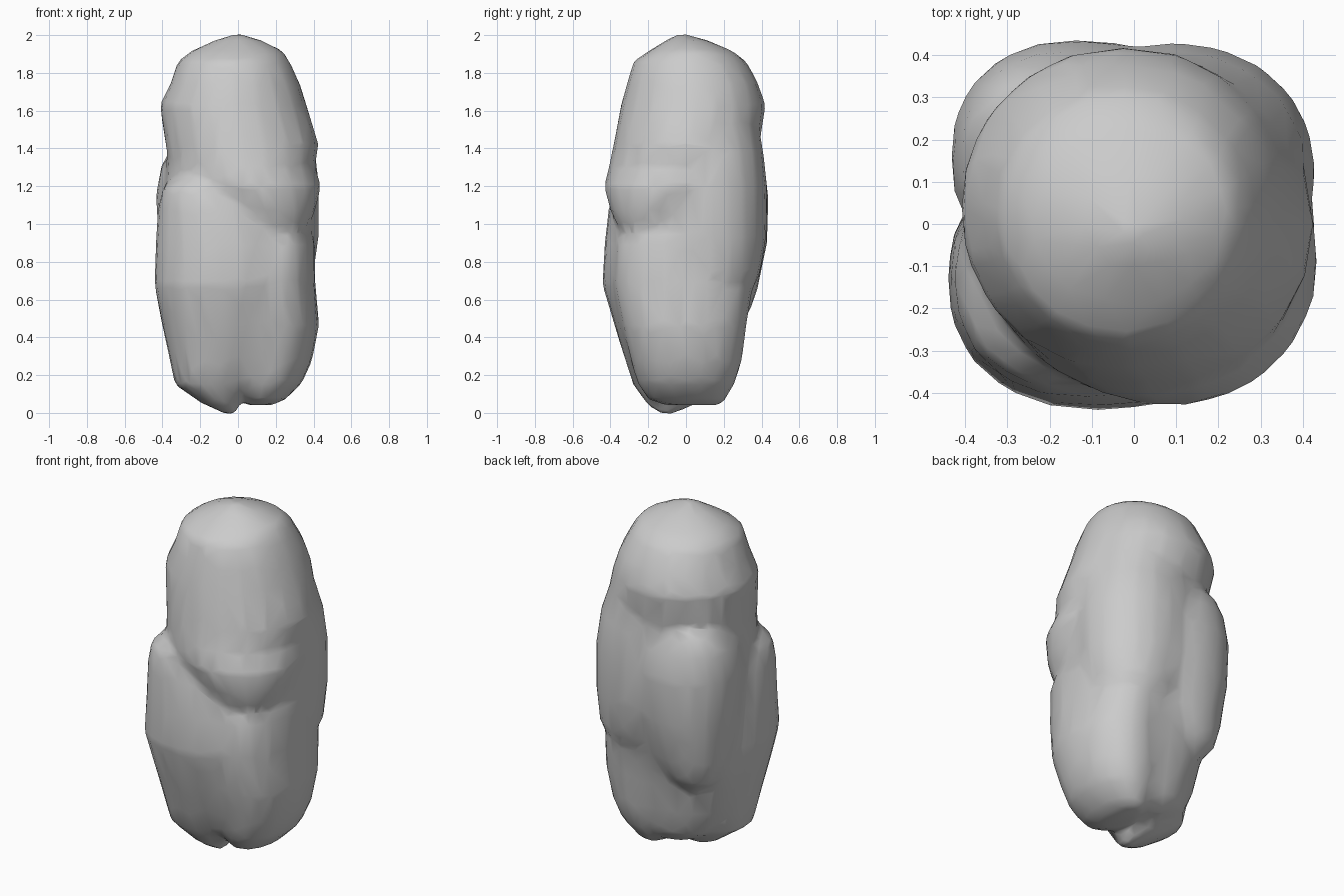
import bpy, math

SIDES = 20

# Closed loft; each ring is (z, x_min, x_max, y_min, y_max)
def lobe(name, rings, power=2.3):
    verts, faces = [], []
    for z, x0, x1, y0, y1 in rings:
        cx, cy, rx, ry = (x0 + x1) / 2, (y0 + y1) / 2, (x1 - x0) / 2, (y1 - y0) / 2
        for k in range(SIDES):
            a = 2 * math.pi * k / SIDES
            c, s = math.cos(a), math.sin(a)
            r = (abs(c) ** power + abs(s) ** power) ** (-1 / power)
            verts.append((cx + rx * r * c, cy + ry * r * s, z))
    for i in range(len(rings) - 1):
        for k in range(SIDES):
            a, b = i * SIDES + k, i * SIDES + (k + 1) % SIDES
            faces.append((a, b, b + SIDES, a + SIDES))
    faces.append(tuple(reversed(range(SIDES))))
    top = (len(rings) - 1) * SIDES
    faces.append(tuple(range(top, top + SIDES)))
    mesh = bpy.data.meshes.new(name)
    mesh.from_pydata(verts, [], faces)
    mesh.update()
    ob = bpy.data.objects.new(name, mesh)
    bpy.context.collection.objects.link(ob)
    return ob

parts = []

# Inner body that the outer lobes wrap around
parts.append(lobe("lumpy_body", [
    (0.08, -0.12, 0.17, -0.14, 0.18), (0.15, -0.26, 0.29, -0.24, 0.24),
    (0.30, -0.34, 0.38, -0.31, 0.28), (0.50, -0.39, 0.41, -0.375, 0.315),
    (0.75, -0.40, 0.40, -0.415, 0.375), (0.95, -0.40, 0.40, -0.395, 0.40),
    (1.10, -0.39, 0.41, -0.38, 0.41), (1.30, -0.38, 0.40, -0.37, 0.39),
    (1.50, -0.37, 0.38, -0.34, 0.38)], 2.15))

# Large cap whose lower edge hangs down toward the front right
parts.append(lobe("upper_lobe", [
    (0.94, 0.12, 0.28, -0.29, -0.14), (0.99, 0.02, 0.37, -0.36, 0.0),
    (1.07, -0.12, 0.41, -0.40, 0.14), (1.20, -0.28, 0.44, -0.435, 0.27),
    (1.30, -0.36, 0.41, -0.41, 0.36), (1.42, -0.385, 0.428, -0.385, 0.39),
    (1.63, -0.415, 0.365, -0.345, 0.423), (1.74, -0.36, 0.33, -0.315, 0.385),
    (1.86, -0.32, 0.275, -0.28, 0.32), (1.915, -0.25, 0.24, -0.20, 0.25),
    (1.97, -0.13, 0.13, -0.11, 0.12), (2.005, -0.02, 0.02, -0.04, 0.0)], 2.05))

# Big front left lobe reaching down to the lowest tip
parts.append(lobe("front_left_lobe", [
    (-0.005, -0.07, -0.01, -0.14, -0.07), (0.05, -0.19, 0.01, -0.21, 0.06),
    (0.15, -0.335, 0.06, -0.28, 0.12), (0.32, -0.37, 0.16, -0.335, 0.15),
    (0.50, -0.41, 0.24, -0.39, 0.17), (0.68, -0.443, 0.28, -0.443, 0.18),
    (0.90, -0.435, 0.29, -0.43, 0.18), (1.08, -0.425, 0.20, -0.41, 0.15),
    (1.19, -0.40, 0.06, -0.38, 0.08), (1.26, -0.29, -0.06, -0.32, 0.0)], 2.3))

# Lower right lobe
parts.append(lobe("lower_right_lobe", [
    (0.04, 0.05, 0.18, -0.10, 0.18), (0.07, 0.01, 0.25, -0.20, 0.21),
    (0.16, -0.03, 0.34, -0.26, 0.26), (0.27, -0.05, 0.39, -0.29, 0.295),
    (0.46, -0.06, 0.43, -0.34, 0.32), (0.70, -0.06, 0.41, -0.385, 0.36),
    (0.90, -0.02, 0.41, -0.37, 0.36), (1.02, 0.06, 0.38, -0.28, 0.32)], 2.2))

# Broad back right plate blending up into the cap, ending in a ledge
parts.append(lobe("back_right_lobe", [
    (0.64, 0.02, 0.28, 0.10, 0.34), (0.73, -0.12, 0.40, -0.08, 0.39),
    (0.93, -0.22, 0.428, -0.16, 0.425), (1.20, -0.24, 0.43, -0.18, 0.43),
    (1.38, -0.24, 0.41, -0.18, 0.41), (1.60, -0.24, 0.34, -0.18, 0.37)], 2.1))

# Back left plate, tapering to a point low down
parts.append(lobe("back_left_lobe", [
    (0.46, -0.26, -0.15, 0.16, 0.27), (0.53, -0.35, -0.04, 0.06, 0.335),
    (0.66, -0.39, 0.08, -0.04, 0.38), (0.90, -0.42, 0.16, -0.10, 0.43),
    (1.15, -0.435, 0.18, -0.12, 0.437), (1.30, -0.41, 0.12, -0.08, 0.41),
    (1.41, -0.35, -0.02, 0.03, 0.36)], 2.3))

# Fuse the lobes into one softly creased skin
for ob in parts:
    ob.select_set(True)
body = bpy.context.view_layer.objects.active = parts[0]
bpy.ops.object.join()
remesh = body.modifiers.new("fuse", 'REMESH')
remesh.mode = 'VOXEL'
remesh.voxel_size = 0.025
soft = body.modifiers.new("soften", 'SMOOTH')
soft.factor = 0.5
soft.iterations = 5
low = body.modifiers.new("reduce", 'DECIMATE')
low.ratio = 0.08
for m in ("fuse", "soften", "reduce"):
    bpy.ops.object.modifier_apply(modifier=m)
bpy.ops.object.shade_smooth()
